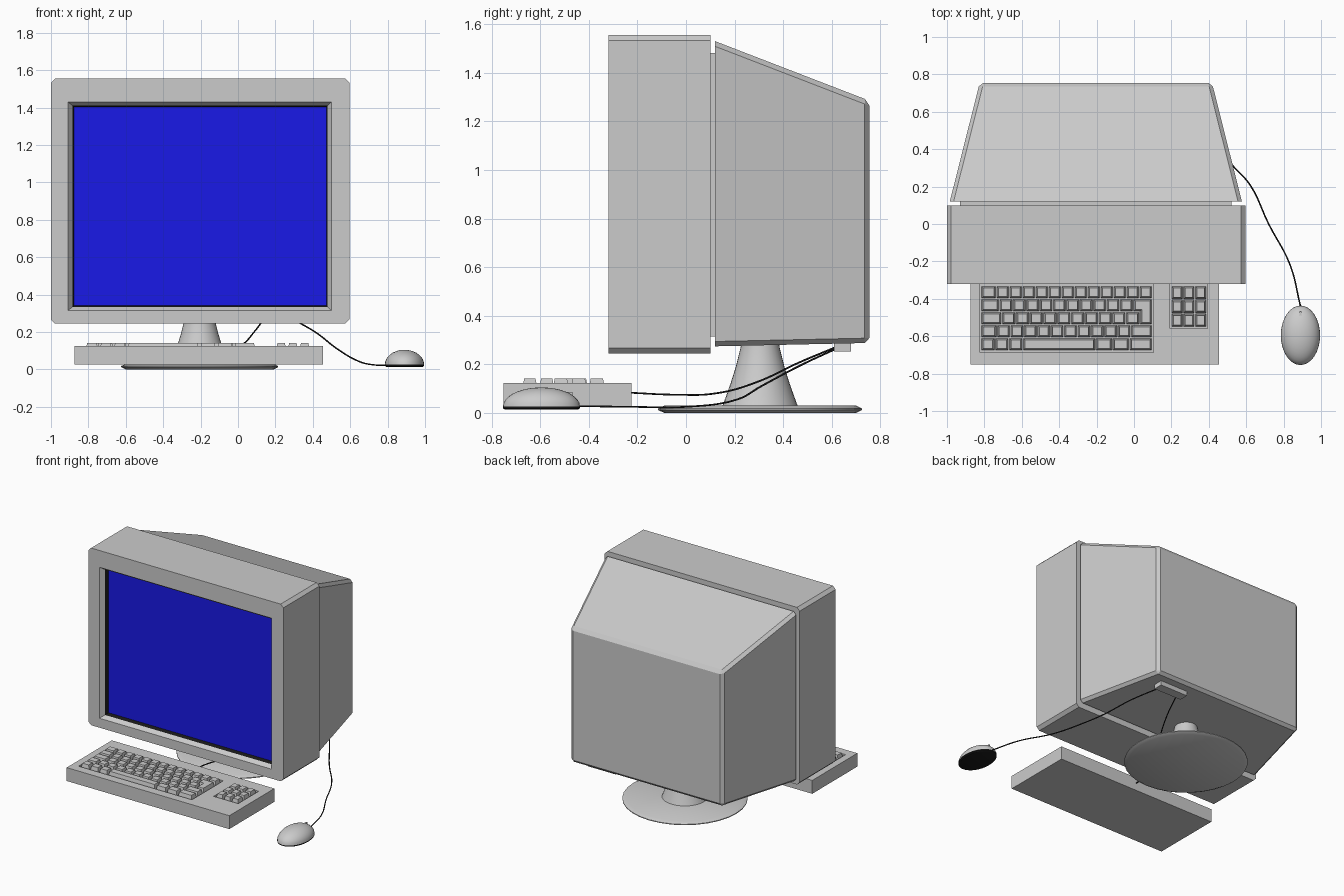
import bpy, bmesh, math

if "Cube" in bpy.data.objects:
    bpy.data.objects.remove(bpy.data.objects["Cube"])


def finish(name, bm, color=None, smooth=False):
    bmesh.ops.recalc_face_normals(bm, faces=bm.faces)
    me = bpy.data.meshes.new(name)
    bm.to_mesh(me)
    bm.free()
    ob = bpy.data.objects.new(name, me)
    bpy.context.collection.objects.link(ob)
    if color:
        paint(ob, color)
    if smooth:
        activate(ob)
        bpy.ops.object.shade_smooth_by_angle(angle=math.radians(35))
    return ob


def activate(ob):
    bpy.ops.object.select_all(action='DESELECT')
    ob.select_set(True)
    bpy.context.view_layer.objects.active = ob


def paint(ob, color):
    mat = bpy.data.materials.new(ob.name + "_colour")
    mat.diffuse_color = color
    mat.use_nodes = True
    mat.node_tree.nodes["Principled BSDF"].inputs["Base Color"].default_value = mat.diffuse_color
    ob.data.materials.append(mat)


def loft(bm, rings, closed=False):
    """Skin a list of point rings; cap both ends unless the loft closes on itself."""
    vs = [[bm.verts.new(p) for p in r] for r in rings]
    n = len(rings[0])
    pairs = list(zip(vs, vs[1:])) + ([(vs[-1], vs[0])] if closed else [])
    for a, b in pairs:
        for i in range(n):
            j = (i + 1) % n
            bm.faces.new((a[i], a[j], b[j], b[i]))
    if not closed:
        bm.faces.new(vs[0])
        bm.faces.new(vs[-1])


def rect_y(x0, x1, z0, z1, y):
    return [(x0, y, z0), (x1, y, z0), (x1, y, z1), (x0, y, z1)]


def rect_z(x0, x1, y0, y1, z):
    return [(x0, y0, z), (x1, y0, z), (x1, y1, z), (x0, y1, z)]


def solid(name, rings, color=None, closed=False, bevel=0, pick=None):
    bm = bmesh.new()
    loft(bm, rings, closed)
    if bevel:
        edges = [e for e in bm.edges if pick(e.verts[0].co, e.verts[1].co)]
        bmesh.ops.bevel(bm, geom=edges, offset=bevel, segments=1, affect='EDGES')
    return finish(name, bm, color)


def cut(ob, cutters):
    for c in cutters:
        c.hide_render = True
        m = ob.modifiers.new("cut", 'BOOLEAN')
        m.object, m.operation, m.solver = c, 'DIFFERENCE', 'EXACT'
        activate(ob)
        bpy.ops.object.modifier_apply(modifier=m.name)
        bpy.data.objects.remove(c)


def lathe(name, profile, cx, cy, n=32, sx=1, sy=1, color=None):
    bm = bmesh.new()
    ang = [2 * math.pi * i / n for i in range(n)]
    loft(bm, [[(cx + sx * r * math.cos(a), cy + sy * r * math.sin(a), z) for a in ang]
              for r, z in profile])
    return finish(name, bm, color, True)


def cable(name, pts):
    cu = bpy.data.curves.new(name, 'CURVE')
    cu.dimensions = '3D'
    cu.bevel_depth, cu.bevel_resolution, cu.resolution_u = 0.004, 1, 6
    sp = cu.splines.new('BEZIER')
    sp.bezier_points.add(len(pts) - 1)
    for b, p in zip(sp.bezier_points, pts):
        b.co = p
        b.handle_left_type = b.handle_right_type = 'AUTO'
    ob = bpy.data.objects.new(name, cu)
    bpy.context.collection.objects.link(ob)
    paint(ob, BLACK)


BLACK = (0.01, 0.01, 0.01, 1)
BLUE = (0.01, 0.01, 0.8, 1)

# Monitor front housing with chamfered long edges and sloped screen opening
front = solid("monitor_front", [rect_y(-1, 0.595, 0.245, 1.555, -0.32),
                                rect_y(-1, 0.595, 0.245, 1.555, 0.10)],
              bevel=0.022, pick=lambda a, b: abs(a.y - b.y) > 0.1)
cut(front, [solid("screen_cutter", [rect_y(-0.921, 0.509, 0.305, 1.441, -0.335),
                                    rect_y(-0.885, 0.479, 0.334, 1.41, -0.29),
                                    rect_y(-0.885, 0.479, 0.334, 1.41, -0.25)])])

# Black surround and blue screen
solid("screen_surround", [rect_y(-0.885, 0.479, 0.334, 1.41, -0.29),
                          rect_y(-0.875, 0.472, 0.342, 1.403, -0.255),
                          rect_y(-0.885, 0.479, 0.334, 1.41, -0.25)], BLACK, closed=True)
solid("screen", [rect_y(-0.88, 0.476, 0.338, 1.406, -0.26),
                 rect_y(-0.88, 0.476, 0.338, 1.406, -0.248)], BLUE)

# Recessed joint and tapered rear housing
solid("monitor_joint", [rect_y(-0.93, 0.52, 0.315, 1.482, 0.09),
                        rect_y(-0.93, 0.52, 0.315, 1.482, 0.13)])
solid("monitor_back", [rect_y(-0.985, 0.577, 0.274, 1.53, 0.12),
                       rect_y(-0.825, 0.417, 0.288, 1.285, 0.755)],
      bevel=0.02, pick=lambda a, b: a.y + b.y > 0.3)

# Swivel stand
lathe("stand_base", [(0.395, 0.0), (0.42, 0.012), (0.42, 0.018), (0.395, 0.03)], -0.205, 0.305)
lathe("stand_neck", [(0.155, 0.028), (0.147, 0.05), (0.122, 0.12), (0.1, 0.19),
                     (0.08, 0.27), (0.078, 0.29)], -0.205, 0.305)

# Keyboard case with two key wells
case = solid("keyboard_case", [rect_z(-0.875, 0.455, -0.752, -0.225, 0.025),
                               rect_z(-0.875, 0.455, -0.752, -0.225, 0.124)])
cut(case, [solid("well_cutter", [rect_z(x0, x1, y0, -0.322, 0.1),
                                 rect_z(x0, x1, y0, -0.322, 0.15)])
           for x0, x1, y0 in ((-0.823, 0.105, -0.688), (0.193, 0.394, -0.56))])


# Tapered key caps
def key(bm, x0, x1, y0, y1):
    g, t = 0.003, 0.012
    loft(bm, [rect_z(x0 + g, x1 - g, y0 + g, y1 - g, 0.099),
              rect_z(x0 + t, x1 - t, y0 + t, y1 - t, 0.142)])


U, V, LEFT, TOP = 0.0695, 0.0695, -0.818, -0.33
rows = [[1.17] + [1] * 12,
        [1.4] + [1.03] * 10 + [1.47],
        [1.6] + [1.06] * 10,
        [1.22] + [1.03] * 10 + [1.65],
        [1.07] * 3 + [5.6, 1.3, 1.3, 1.76]]
bm = bmesh.new()
for r, widths in enumerate(rows):
    x = LEFT
    for w in widths:
        key(bm, x, x + w * U, TOP - (r + 1) * V, TOP - r * V)
        x += w * U
key(bm, LEFT + 12.2 * U, LEFT + 13.17 * U, TOP - 3 * V, TOP - V * 1.02)  # lower leg of enter key
finish("main_keys", bm)

bm = bmesh.new()
for r in range(3):
    for c in range(3):
        x, y = 0.199 + c * 0.063, TOP - r * 0.074
        key(bm, x, x + 0.063, y - 0.074, y)
finish("number_keys", bm)

# Mouse: domed shell, black sole, small button
dome = [(math.cos(a), 0.026 + 0.079 * math.sin(a))
        for a in (math.radians(85 * i / 8) for i in range(9))]
lathe("mouse_shell", dome, 0.89, -0.595, 32, 0.105, 0.159)
lathe("mouse_sole", [(0.93, 0.013), (1.0, 0.019), (1.0, 0.026)],
      0.89, -0.595, 32, 0.105, 0.159, BLACK)
solid("mouse_button", [rect_z(0.885, 0.895, -0.50, -0.468, 0.06),
                       rect_z(0.885, 0.895, -0.50, -0.468, 0.085)])

# Cable socket under the monitor and the two cables
solid("cable_socket", [rect_z(0.10, 0.33, 0.61, 0.68, 0.253),
                       rect_z(0.10, 0.33, 0.61, 0.68, 0.30)])
cable("mouse_cable", [(0.89, -0.44, 0.028), (0.835, -0.22, 0.025), (0.72, 0.0, 0.025),
                      (0.62, 0.21, 0.055), (0.53, 0.31, 0.11), (0.42, 0.47, 0.195),
                      (0.30, 0.62, 0.265)])
cable("keyboard_cable", [(-0.21, -0.23, 0.083), (-0.19, -0.05, 0.075), (-0.1, 0.12, 0.08),
                         (0.02, 0.3, 0.13), (0.09, 0.46, 0.205), (0.14, 0.62, 0.272)])
